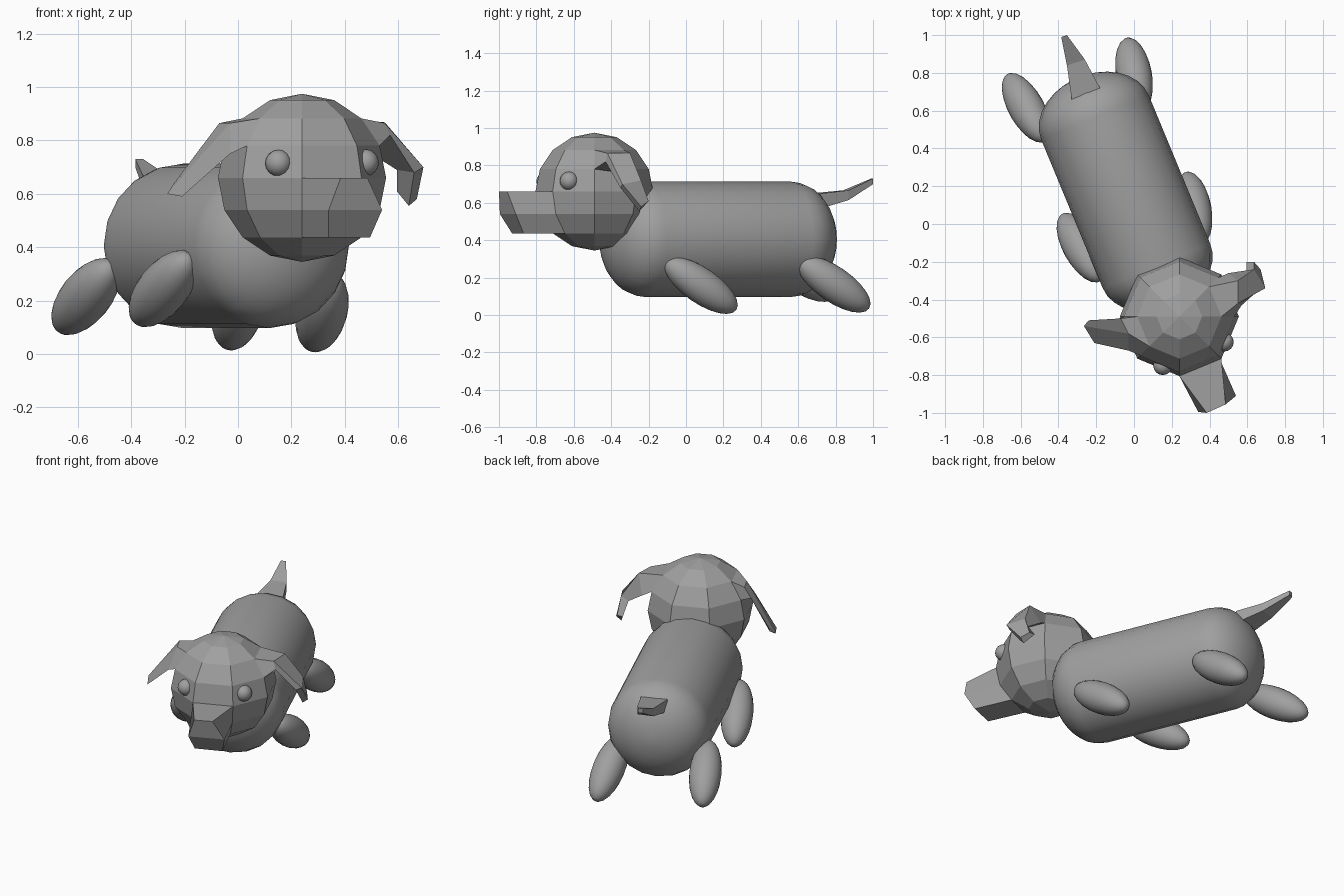
import bpy
import bmesh
from math import radians, sin, cos, pi
from mathutils import Vector, Matrix

cube = bpy.data.objects.get("Cube")
if cube:
    bpy.data.objects.remove(cube, do_unlink=True)

grey = bpy.data.materials.new("plain_grey")
grey.use_nodes = True
GREY = (0.35, 0.35, 0.35, 1)
grey.diffuse_color = GREY
grey.node_tree.nodes["Principled BSDF"].inputs["Base Color"].default_value = GREY


def finish(name, bm, smooth=False):
    """Turn a bmesh into a named, coloured object."""
    bmesh.ops.recalc_face_normals(bm, faces=bm.faces[:])
    mesh = bpy.data.meshes.new(name)
    bm.to_mesh(mesh)
    bm.free()
    mesh.materials.append(grey)
    for poly in mesh.polygons:
        poly.use_smooth = smooth
    obj = bpy.data.objects.new(name, mesh)
    bpy.context.collection.objects.link(obj)
    return obj


def loft(bm, rings, close_start=True, end_caps=None):
    """Skin a row of closed rings and cap the ends."""
    loops = [[bm.verts.new(p) for p in ring] for ring in rings]
    count = len(loops[0])
    for a, b in zip(loops, loops[1:]):
        for i in range(count):
            j = (i + 1) % count
            bm.faces.new((a[i], a[j], b[j], b[i]))
    if close_start:
        bm.faces.new(loops[0])
    for cap in end_caps or [range(count)]:
        bm.faces.new([loops[-1][i] for i in cap])


def ellipsoid(name, centre, axis, length, width, segments=24):
    """Round part whose long axis points along the given direction."""
    bm = bmesh.new()
    turn = Vector(axis).to_track_quat("Z", "Y").to_matrix().to_4x4()
    matrix = Matrix.Translation(centre) @ turn @ Matrix.Diagonal((width, width, length, 1))
    bmesh.ops.create_uvsphere(bm, u_segments=segments, v_segments=segments // 2,
                              radius=1, matrix=matrix)
    return finish(name, bm, smooth=True)


# Body: a capsule with flattened domes, turned a little to one side
TURN = radians(22.5)
forward = Vector((sin(TURN), -cos(TURN), 0))
side = Vector((cos(TURN), sin(TURN), 0))
body_centre = side * 0.025 + Vector((0, 0, 0.405))
BODY_RADIUS, DOME = 0.308, 0.23
BACK, FRONT = -0.6, 0.25


def body_ring(along, radius, count=20):
    ring = []
    for i in range(count):
        a = 2 * pi * i / count
        offset = side * cos(a) + Vector((0, 0, sin(a)))
        ring.append(body_centre + forward * along + offset * radius)
    return ring


steps = [radians(a) for a in range(0, 90, 12)] + [radians(88)]
back_rings = [body_ring(BACK - DOME * sin(a), BODY_RADIUS * cos(a)) for a in reversed(steps)]
front_rings = [body_ring(FRONT + DOME * sin(a), BODY_RADIUS * cos(a)) for a in steps]
bm = bmesh.new()
loft(bm, back_rings + front_rings)
finish("body", bm, smooth=True)

# Legs: four slanted ellipsoids
LEFT_SLANT = (-0.15, 0.815, -0.56)
RIGHT_SLANT = (-0.42, 0.75, -0.517)
for name, centre, slant in (
    ("front_left_leg", (0.315, 0.08, 0.158), LEFT_SLANT),
    ("back_left_leg", (0, 0.79, 0.165), LEFT_SLANT),
    ("front_right_leg", (-0.28, -0.125, 0.245), RIGHT_SLANT),
    ("back_right_leg", (-0.57, 0.615, 0.215), RIGHT_SLANT),
):
    ellipsoid(name, centre, slant, 0.232, 0.095)

# Eyes
for name, centre in (("right_eye", (0.152, -0.75, 0.715)),
                     ("left_eye", (0.478, -0.625, 0.717))):
    ellipsoid(name, centre, (0, 0, 1), 0.05, 0.05, 16)

# Head: faceted ball with the snout and ears drawn out of its faces
HEAD = Vector((0.24, -0.49, 0.66))
HEAD_RADIUS = 0.315


def on_head(azimuth, latitude):
    a, b = radians(azimuth), radians(latitude)
    return HEAD + HEAD_RADIUS * Vector((cos(b) * cos(a), cos(b) * sin(a), sin(b)))


def draw_out(bm, base, rings, end_caps=None):
    """Replace the head faces inside the base ring by a lofted branch."""
    inside = [f for f in bm.faces
              if all(any((v.co - p).length < 0.001 for p in base) for v in f.verts)]
    bmesh.ops.delete(bm, geom=inside, context="FACES")
    loft(bm, [base] + rings, close_start=False, end_caps=end_caps)
    bmesh.ops.remove_doubles(bm, verts=bm.verts[:], dist=0.0005)


bm = bmesh.new()
bmesh.ops.create_uvsphere(bm, u_segments=8, v_segments=8, radius=HEAD_RADIUS,
                          matrix=Matrix.Translation(HEAD))

# Snout
LOW, MID = -45, -22.5
snout_base = [on_head(a, b) for a, b in ((270, 0), (270, MID), (270, LOW),
                                         (315, LOW), (315, MID), (315, 0))]
snout_end = [(0.385, -1, 0.66), (0.34, -0.995, 0.54), (0.34, -0.93, 0.437),
             (0.495, -0.868, 0.437), (0.54, -0.91, 0.54), (0.485, -0.955, 0.66)]
draw_out(bm, snout_base, [snout_end], [(0, 1, 4, 5), (1, 2, 3, 4)])


# Ears: rings run upper back, upper front, lower front, lower back
def ear_base(back, front):
    return [on_head(back, 45), on_head(front, 45), on_head(front, 22.5), on_head(back, 22.5)]


draw_out(bm, ear_base(180, 225), [
    [(-0.07, -0.5, 0.865), (-0.03, -0.58, 0.865), (-0.03, -0.67, 0.75), (-0.11, -0.51, 0.8)],
    [(-0.24, -0.51, 0.64), (-0.265, -0.54, 0.6), (-0.21, -0.63, 0.59), (-0.23, -0.53, 0.61)],
])
draw_out(bm, ear_base(45, 0), [
    [(0.55, -0.3, 0.868), (0.55, -0.42, 0.865), (0.57, -0.43, 0.82), (0.5, -0.26, 0.75)],
    [(0.635, -0.24, 0.72), (0.695, -0.34, 0.7), (0.66, -0.35, 0.68), (0.595, -0.26, 0.69)],
    [(0.635, -0.2, 0.61), (0.67, -0.24, 0.58), (0.64, -0.25, 0.555), (0.595, -0.2, 0.61)],
])
finish("head", bm)

# Tail: a flat tapering spike curving upward
bm = bmesh.new()
rings = []
for right, left, bottom, top in (
    ((-0.33, 0.66), (-0.18, 0.72), 0.57, 0.65),
    ((-0.355, 0.84), (-0.26, 0.87), 0.615, 0.667),
    ((-0.385, 0.99), (-0.355, 1.0), 0.7, 0.73),
):
    rings.append([(*right, bottom), (*left, bottom), (*left, top), (*right, top)])
loft(bm, rings)
finish("tail", bm)
